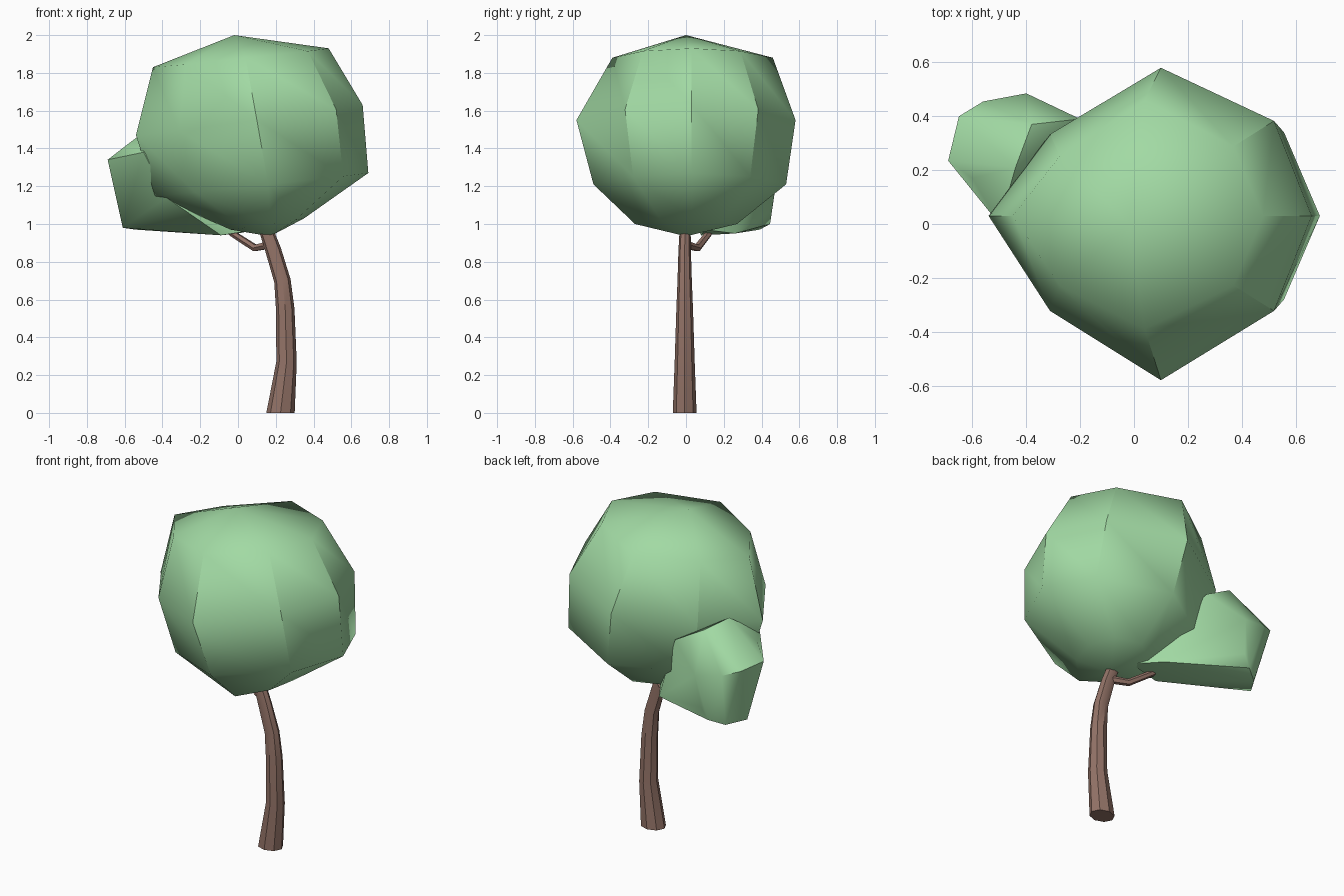
import bpy, bmesh
from math import cos, sin, pi
from mathutils import Vector

if "Cube" in bpy.data.objects:
    bpy.data.objects.remove(bpy.data.objects["Cube"])


def material(name, color):
    m = bpy.data.materials.new(name)
    m.diffuse_color = color
    m.use_nodes = True
    m.node_tree.nodes["Principled BSDF"].inputs["Base Color"].default_value = m.diffuse_color
    return m


GREEN = material("leaf_green", (0.36, 0.70, 0.37, 1))
BROWN = material("bark_brown", (0.29, 0.17, 0.135, 1))


def finish(name, bm, mat, angle=None):
    bmesh.ops.recalc_face_normals(bm, faces=bm.faces)
    for f in bm.faces:
        f.smooth = True
    me = bpy.data.meshes.new(name)
    bm.to_mesh(me)
    bm.free()
    me.materials.append(mat)
    ob = bpy.data.objects.new(name, me)
    bpy.context.collection.objects.link(ob)
    if angle:
        bpy.ops.object.select_all(action='DESELECT')
        ob.select_set(True)
        bpy.context.view_layer.objects.active = ob
        bpy.ops.object.shade_smooth_by_angle(angle=angle)
    return ob


def skin(bm, rings):
    """Bridge consecutive vertex rings with quads."""
    for a, b in zip(rings, rings[1:]):
        n = len(a)
        for i in range(n):
            bm.faces.new((a[i], a[(i + 1) % n], b[(i + 1) % n], b[i]))


def tube(name, path, sides, mat):
    """Tapered limb: path of (x, y, z, half width, half depth)."""
    bm = bmesh.new()
    pts = [Vector(p[:3]) for p in path]
    rings = []
    for i, p in enumerate(path):
        if i == 0 and name == "trunk":
            t = Vector((0, 0, 1))
        else:
            t = (pts[min(i + 1, len(pts) - 1)] - pts[max(i - 1, 0)]).normalized()
        ref = Vector((0, 1, 0)) if abs(t.z) > 0.7 else Vector((0, 0, 1))
        u = ref.cross(t).normalized()
        v = t.cross(u)
        rings.append([bm.verts.new(pts[i] + u * p[3] * cos(2 * pi * k / sides)
                                   + v * p[4] * sin(2 * pi * k / sides))
                      for k in range(sides)])
    skin(bm, rings)
    bm.faces.new(rings[0])
    bm.faces.new(rings[-1])
    return finish(name, bm, mat, 0.7)


# Trunk, curving to the left as it rises
tube("trunk", [(.225, -.007, 0, .075, .063), (.257, -.007, .27, .054, .053),
               (.25, -.007, .55, .049, .044), (.235, -.007, .7, .044, .038),
               (.187, -.007, .86, .042, .033), (.155, -.005, .95, .038, .03),
               (.11, 0, 1.05, .03, .03)], 8, BROWN)

# Side branch reaching into the small leaf clump
tube("branch", [(.17, 0, .89, .023, .023), (.09, .06, .873, .023, .02),
                (-.03, .12, .95, .02, .018), (-.1, .16, 1.02, .015, .015)],
     6, BROWN)

# Main crown: tilted eight-sided rings
# (left, middle, right, front, back, z, tilt)
bm = bmesh.new()
rings = []
for left, mid, right, front, back, z, tilt in [
        (-.45, .04, .48, -.39, .46, 1.88, .05),
        (-.54, .10, .66, -.58, .58, 1.55, .08),
        (-.44, .16, .69, -.49, .53, 1.21, .06),
        (-.04, .17, .35, -.27, .27, 1.00, .03)]:
    ring = []
    for k in range(8):
        c, s = cos(k * pi / 4), sin(k * pi / 4)
        cy, ry = (front + back) / 2, (back - front) / 2
        if k in (2, 6):
            y = cy + ry * s
        else:
            y = .03 + .86 * ry * s * (.86 if k == 3 else 1)
        if c > 0:
            x = mid + (right - mid) * c * (1.06 if k % 2 else 1)
        else:
            x = mid - (left - mid) * c * (.91 if k % 2 else 1)
        ring.append(bm.verts.new((x, y, z + tilt * c)))
    rings.append(ring)
skin(bm, rings)
for ring, tip in ((rings[0], (-.02, 0, 2)), (rings[-1], (.17, 0, .935))):
    v = bm.verts.new(tip)
    for i in range(8):
        bm.faces.new((ring[i], ring[(i + 1) % 8], v))
# Creases run from top to bottom only
for a, b in zip(rings[:2], rings[1:3]):
    for k in range(8):
        bm.edges.get((a[k], b[k])).smooth = k == 5
finish("crown", bm, GREEN)

# Small leaf clump at the back left
bm = bmesh.new()
for p in [(-.40, .485, 1.27), (-.56, .455, 1.30), (-.65, .40, 1.33),
          (-.69, .235, 1.34), (-.38, .37, 1.5), (-.44, .21, 1.53),
          (-.6, .17, 1.41), (-.2, .39, 1.4), (-.61, .28, .98),
          (-.46, .445, 1.0), (-.54, .39, .97), (-.42, .455, 1.07),
          (0, .26, .95), (-.09, .08, .94), (-.50, .0, 1.38), (.1, .1, .97),
          (-.38, -.02, 1.14)]:
    bm.verts.new(p)
bmesh.ops.convex_hull(bm, input=bm.verts[:])
finish("leaf_clump", bm, GREEN, 0.7)
